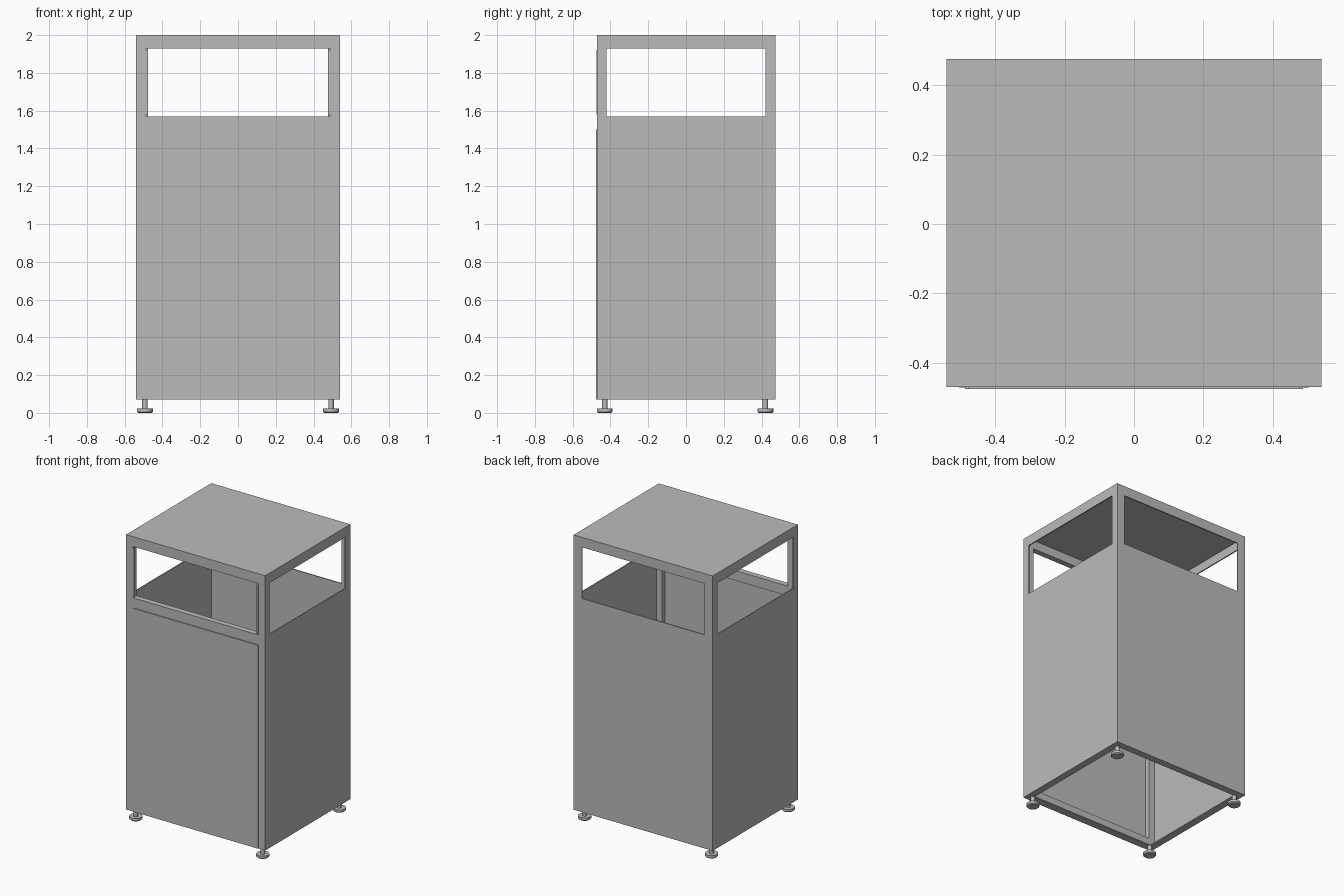
import bpy, bmesh
from mathutils import Matrix, Vector

if "Cube" in bpy.data.objects:
    bpy.data.objects.remove(bpy.data.objects["Cube"])

grey = bpy.data.materials.new("light_grey_metal")
grey.diffuse_color = (0.5, 0.5, 0.5, 1)
grey.use_nodes = True
grey.node_tree.nodes["Principled BSDF"].inputs["Base Color"].default_value = grey.diffuse_color

X, YF, YB = 0.54, -0.47, 0.475      # cabinet half width, front, back
Z0, Z1 = 0.07, 2.0                  # cabinet underside and top
W0, W1 = 1.57, 1.93                 # window sill and head
T = 0.008                           # sheet thickness


def finish(name, bm):
    mesh = bpy.data.meshes.new(name)
    bm.to_mesh(mesh)
    bm.free()
    mesh.materials.append(grey)
    ob = bpy.data.objects.new(name, mesh)
    bpy.context.collection.objects.link(ob)
    return ob


def boxes(name, *spans):
    """One object from boxes given as (x0, x1, y0, y1, z0, z1)."""
    bm = bmesh.new()
    for s in spans:
        lo, hi = Vector(s[0::2]), Vector(s[1::2])
        m = Matrix.Translation((lo + hi) / 2) @ Matrix.Diagonal((hi - lo).to_4d())
        bmesh.ops.create_cube(bm, size=1, matrix=m)
    return finish(name, bm)


def panel(name, axis, a, b, d0, d1, holes_a, holes):
    """Upright sheet with openings: a..b wide, d0..d1 deep, holes as z ranges."""
    g0, g1 = holes_a
    parts = [(a, g0, Z0, Z1), (g1, b, Z0, Z1)]
    z = Z0
    for h0, h1 in holes + [(Z1, Z1)]:
        if h0 > z:
            parts.append((g0, g1, z, h0))
        z = h1
    bm = bmesh.new()
    # grid of faces sharing vertices, pushed out to its thickness
    us = [a, g0, g1, b]
    zs = sorted({Z0, Z1, *[v for h in holes for v in h]})
    place = (lambda u, z: (u, d0, z)) if axis == 'x' else (lambda u, z: (d0, u, z))
    vs = {(u, z): bm.verts.new(place(u, z)) for u in us for z in zs}
    for i in range(3):
        for k in range(len(zs) - 1):
            if i == 1 and any(h0 <= zs[k] < h1 for h0, h1 in holes):
                continue
            bm.faces.new([vs[us[i], zs[k]], vs[us[i + 1], zs[k]],
                          vs[us[i + 1], zs[k + 1]], vs[us[i], zs[k + 1]]])
    ext = bmesh.ops.extrude_face_region(bm, geom=bm.faces[:], use_keep_orig=True)
    push = Vector((0, d1 - d0, 0)) if axis == 'x' else Vector((d1 - d0, 0, 0))
    bmesh.ops.translate(bm, vec=push,
                        verts=[v for v in ext['geom'] if isinstance(v, bmesh.types.BMVert)])
    bmesh.ops.recalc_face_normals(bm, faces=bm.faces[:])
    # merge coplanar faces back into clean sheets
    bmesh.ops.dissolve_limit(bm, angle_limit=0.01, verts=bm.verts[:], edges=bm.edges[:])
    return finish(name, bm)


# Front frame with window and door openings, then the plain walls
panel("front_frame", 'x', -X, X, YF, YF + 0.04, (-0.487, 0.487), [(0.13, 1.5), (W0, W1)])
panel("back_wall", 'x', -X, X, YB - T, YB, (-0.477, 0.477), [(W0, W1)])
for name, s in (("left_wall", -1), ("right_wall", 1)):
    panel(name, 'y', YF, YB, s * X, s * (X - T), (-0.42, 0.42), [(W0, W1)])

# Top sheet and inward flange around the open underside
boxes("roof", (-X, X, YF, YB, Z1 - T, Z1))
F = 0.05
boxes("bottom_flange",
      (-X, X, YF, YF + F, Z0, Z0 + T), (-X, X, YB - F, YB, Z0, Z0 + T),
      (-X, -X + F, YF + F, YB - F, Z0, Z0 + T), (X - F, X, YF + F, YB - F, Z0, Z0 + T))

# Door sheet standing slightly proud of the frame, and window edge strips
boxes("door", (-0.487, 0.487, YF - 0.006, YF + 0.006, Z0 + 0.002, 1.5))
boxes("window_strips", *[(min(s * 0.477, s * 0.487), max(s * 0.477, s * 0.487),
                          YF - 0.005, YF + 0.004, W0 + 0.01, W1 - 0.01) for s in (-1, 1)])

# Levelling feet: round pad and threaded stem
for sx, side in ((-1, "left"), (1, "right")):
    for y, end in ((-0.43, "front"), (0.42, "back")):
        bm = bmesh.new()
        for r0, r1, z0, z1 in ((0.036, 0.042, 0, 0.006), (0.042, 0.042, 0.006, 0.022),
                               (0.014, 0.014, 0.022, Z0 + T)):
            bmesh.ops.create_cone(bm, cap_ends=True, segments=24, radius1=r0, radius2=r1,
                                  depth=z1 - z0,
                                  matrix=Matrix.Translation((sx * 0.493, y, (z0 + z1) / 2)))
        foot = finish(f"{end}_{side}_foot", bm)
        bpy.ops.object.select_all(action='DESELECT')
        foot.select_set(True)
        bpy.context.view_layer.objects.active = foot
        bpy.ops.object.shade_smooth_by_angle()
